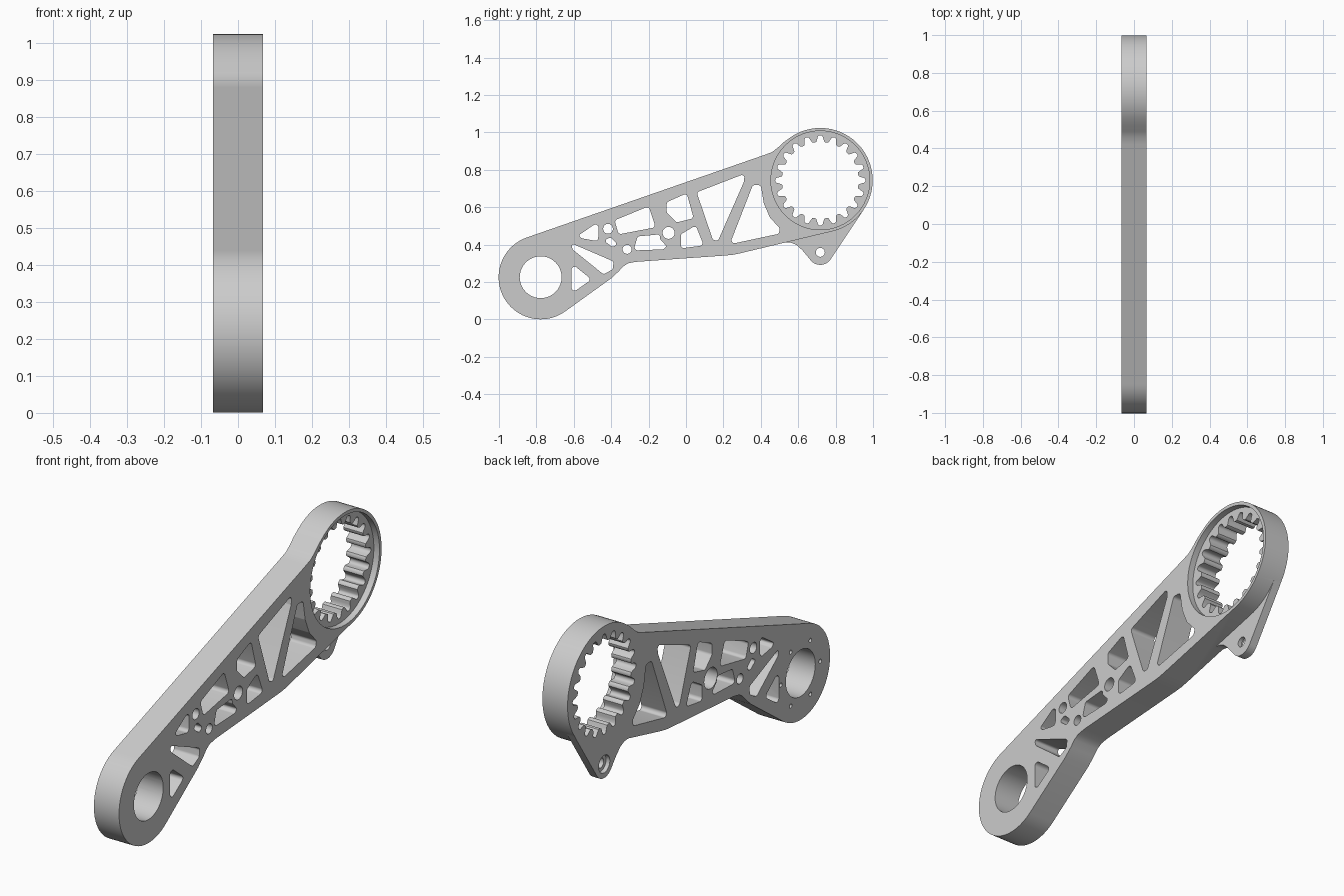
import bpy, bmesh
from math import sin, cos, tan, tanh, pi, radians
from mathutils import Vector

cube = bpy.data.objects.get("Cube")
if cube:
    bpy.data.objects.remove(cube, do_unlink=True)

HALF = 0.067              # half the arm thickness
RING = (0.718, 0.744)     # gear ring centre (y, z)
BORE = (-0.777, 0.226)    # pivot bore centre
EAR = (0.718, 0.359)      # ear hole centre
PIN = (-0.093, 0.463)     # counterbored hole in the truss

grey = bpy.data.materials.new("grey metal")
grey.use_nodes = True
colour = (0.6, 0.6, 0.6, 1)
grey.diffuse_color = colour
grey.node_tree.nodes["Principled BSDF"].inputs["Base Color"].default_value = colour


def arc(centre, r, start=0, end=360, n=40):
    """Points on an arc; a full circle leaves out the repeated end."""
    steps = n if end - start == 360 else n - 1
    angles = [radians(start + (end - start) * i / steps) for i in range(n)]
    return [(centre[0] + r * cos(a), centre[1] + r * sin(a)) for a in angles]


def rounded(points, r=0.016, n=6):
    """Polygon with every corner replaced by a fillet."""
    out = []
    pts = [Vector(p) for p in points]
    for i, p in enumerate(pts):
        a, b = pts[i - 1] - p, pts[(i + 1) % len(pts)] - p
        half = a.angle(b) / 2
        cut = min(r / tan(half), a.length * 0.48, b.length * 0.48)
        start, end = p + a.normalized() * cut, p + b.normalized() * cut
        centre = p + (a.normalized() + b.normalized()).normalized() * cut / cos(half)
        rad = (start - centre).length
        for k in range(n + 1):
            d = (start - centre).lerp(end - centre, k / n)
            out.append(tuple(centre + d.normalized() * rad))
    return out


def prisms(name, shapes):
    """One mesh of (outline, x0, x1) prisms extruded along x."""
    bm = bmesh.new()
    for points, x0, x1 in shapes:
        face = bm.faces.new([bm.verts.new((x0, y, z)) for y, z in points])
        ext = bmesh.ops.extrude_face_region(bm, geom=[face])
        verts = [v for v in ext["geom"] if isinstance(v, bmesh.types.BMVert)]
        bmesh.ops.translate(bm, verts=verts, vec=(x1 - x0, 0, 0))
    bmesh.ops.recalc_face_normals(bm, faces=bm.faces)
    mesh = bpy.data.meshes.new(name)
    bm.to_mesh(mesh)
    bm.free()
    mesh.materials.append(grey)
    ob = bpy.data.objects.new(name, mesh)
    bpy.context.collection.objects.link(ob)
    return ob


def combine(ob, other, operation):
    """Apply a boolean and discard the helper."""
    other.hide_render = True
    bpy.context.view_layer.objects.active = ob
    mod = ob.modifiers.new("boolean", "BOOLEAN")
    mod.operation, mod.object, mod.solver = operation, other, "EXACT"
    bpy.ops.object.modifier_apply(modifier=mod.name)
    bpy.data.objects.remove(other, do_unlink=True)


# Arm outline: gear ring, top edge, pivot end, bent lower edge
outline = arc(RING, 0.28, -77.5, 125, 48)
outline += [(0.52, 0.946), (0.49, 0.918), (0.46, 0.895), (0.42, 0.88)]
outline += arc(BORE, 0.225, 109, 305, 40)
outline += [(-0.40, 0.22), (-0.36, 0.257), (-0.335, 0.284), (-0.31, 0.3), (-0.27, 0.308)]
outline += [(0.21, 0.342), (0.25, 0.346), (0.29, 0.354)]
arm = prisms("arm", [(outline, -HALF, HALF)])

# Thin mounting ear on one side, under the ring
ear_outline = [(0.523, 0.414), (0.565, 0.41), (0.595, 0.396), (0.625, 0.367)]
ear_outline += arc(EAR, 0.067, 215, 327, 16)
ear_outline += [(0.941, 0.573), (0.97, 0.63), (0.75, 0.6), (0.6, 0.55)]
combine(arm, prisms("ear", [(ear_outline, -HALF, -HALF + 0.04)]), "UNION")

# Truss windows
windows = [
    [(-.612, .300), (-.505, .214), (-.612, .139)],
    [(-.612, .407), (-.387, .31), (-.392, .268), (-.441, .241), (-.607, .375)],
    [(-.575, .45), (-.484, .511), (-.467, .498), (-.47, .418), (-.558, .434)],
    [(-.44, .423), (-.403, .439), (-.366, .402), (-.393, .386)],
    [(-.382, .53), (-.2, .605), (-.162, .493), (-.36, .455)],
    [(-.259, .444), (-.141, .455), (-.138, .428), (-.103, .391), (-.12, .375), (-.28, .369)],
    [(-.103, .627), (.004, .675), (.041, .541), (-.05, .519), (-.103, .573)],
    [(-.028, .455), (.052, .503), (.095, .396), (-.028, .38)],
    [(.057, .68), (.314, .779), (.309, .734), (.17, .418), (.143, .428)],
    [(.357, .718), (.4, .718), (.416, .621), (.448, .546), (.502, .487), (.496, .458), (.234, .402)],
]
holes = [rounded(w) for w in windows]

# Round holes
for centre, r in [(BORE, 0.112), (EAR, 0.024), (PIN, 0.032),
                  ((-0.417, 0.485), 0.026), ((-0.315, 0.375), 0.024)]:
    holes.append(arc(centre, r))

# Internal gear opening with rounded teeth
TEETH, STEPS = 20, 12
gear = []
for i in range(TEETH * STEPS):
    a = 2 * pi * i / (TEETH * STEPS)
    r = 0.223 + 0.019 * tanh(2 * cos(TEETH * a) - 0.2)
    gear.append((RING[0] + r * cos(a), RING[1] + r * sin(a)))
holes.append(gear)
combine(arm, prisms("through_cutter", [(h, -0.1, 0.1) for h in holes]), "DIFFERENCE")

# Ring recess on one face; counterbores and bolt holes on the other
recesses = [(arc(RING, 0.264, n=64), HALF - 0.03, 0.1),
            (arc(EAR, 0.042), -0.1, -HALF + 0.02),
            (arc(PIN, 0.05), -0.1, 0.0)]
for bolt in arc(BORE, 0.15, n=6):
    recesses.append((arc(bolt, 0.01, n=12), -0.1, -HALF + 0.05))
combine(arm, prisms("recess_cutter", recesses), "DIFFERENCE")

# Smooth curved walls, sharp rims
bpy.ops.object.select_all(action="DESELECT")
arm.select_set(True)
bpy.context.view_layer.objects.active = arm
bpy.ops.object.shade_smooth_by_angle(angle=radians(35))
